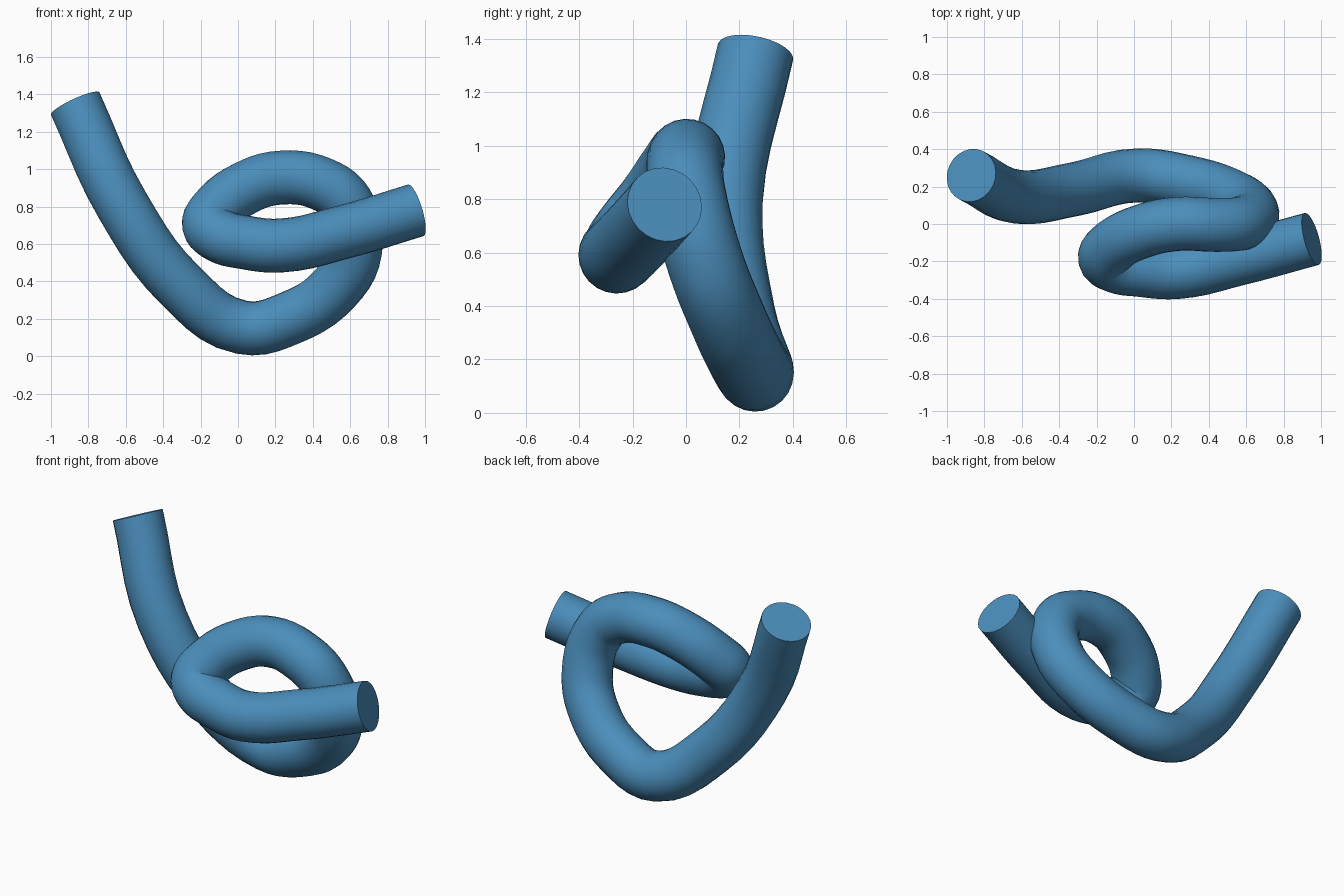
import bpy

if "Cube" in bpy.data.objects:
    bpy.data.objects.remove(bpy.data.objects["Cube"])

# Centre line of the knotted tube
path = [(-0.87, 0.26, 1.35), (-0.62, 0.145, 0.81), (-0.30, 0.19, 0.37),
        (0.02, 0.26, 0.155), (0.28, 0.225, 0.205), (0.52, 0.15, 0.365),
        (0.628, 0.07, 0.57), (0.58, 0.005, 0.82), (0.45, -0.005, 0.92),
        (0.23, 0.0, 0.955), (0.04, -0.04, 0.90), (-0.12, -0.125, 0.775),
        (-0.155, -0.185, 0.70), (-0.10, -0.225, 0.645), (0.03, -0.245, 0.61),
        (0.23, -0.257, 0.592), (0.56, -0.185, 0.663), (0.95, -0.08, 0.78)]

curve = bpy.data.curves.new("knotted_tube", 'CURVE')
curve.dimensions = '3D'
curve.resolution_u = 5
curve.bevel_depth = 0.144
curve.bevel_resolution = 10
curve.use_fill_caps = True
spline = curve.splines.new('BEZIER')
spline.bezier_points.add(len(path) - 1)
for point, co in zip(spline.bezier_points, path):
    point.co = co
    point.handle_left_type = point.handle_right_type = 'AUTO'

tube = bpy.data.objects.new("knotted_tube", curve)
bpy.context.collection.objects.link(tube)

# Turn into a mesh, smooth along the tube with crisp end caps
bpy.context.view_layer.objects.active = tube
tube.select_set(True)
bpy.ops.object.convert(target='MESH')
tube = bpy.context.object
bpy.ops.object.shade_smooth_by_angle(angle=0.9)

# Blue finish
blue = bpy.data.materials.new("blue")
blue.diffuse_color = (0.07, 0.27, 0.50, 1)
blue.use_nodes = True
blue.node_tree.nodes["Principled BSDF"].inputs["Base Color"].default_value = blue.diffuse_color
tube.data.materials.clear()
tube.data.materials.append(blue)
